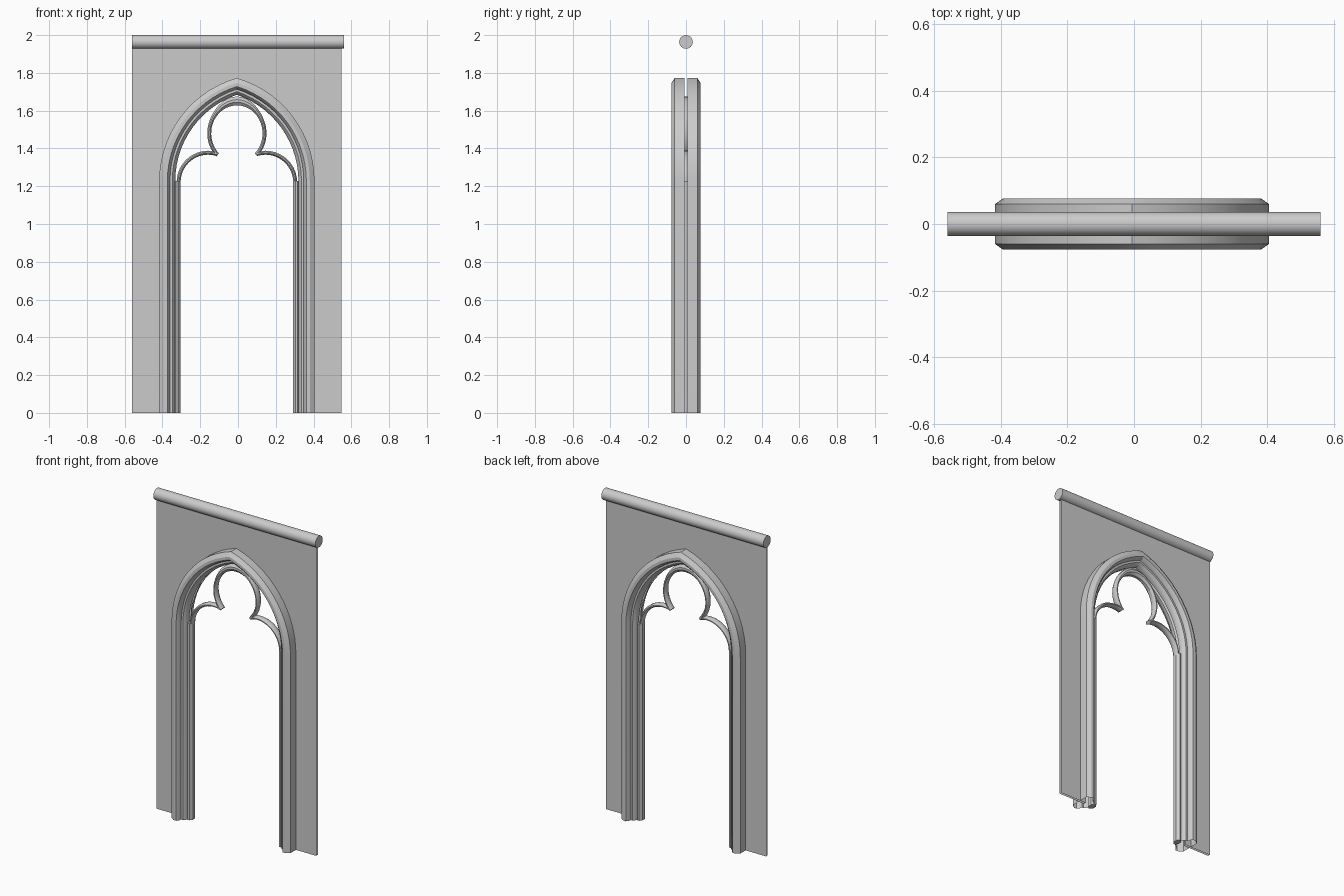
import bpy, bmesh
from math import sin, cos, acos, radians, pi

if "Cube" in bpy.data.objects:
    bpy.data.objects.remove(bpy.data.objects["Cube"])

CX = -0.006            # slight offset of the arch from the top rail
SPRING, C = 1.228, 0.156   # springing height, arc-centre offset
SEG = 14


def make(name, strips, closed=False, smooth=True):
    """Each strip is a list of rings; neighbouring rings are skinned with quads."""
    bm = bmesh.new()
    for rings in strips:
        vs = [[bm.verts.new(p) for p in r] for r in rings]
        n = len(vs[0])
        for a, b in zip(vs, vs[1:]):
            for i in range(n if closed else n - 1):
                j = (i + 1) % n
                bm.faces.new((a[i], a[j], b[j], b[i]))
        if closed:
            bm.faces.new(vs[0])
            bm.faces.new(vs[-1])
    bmesh.ops.remove_doubles(bm, verts=bm.verts, dist=1e-5)
    bmesh.ops.recalc_face_normals(bm, faces=bm.faces)
    me = bpy.data.meshes.new(name)
    bm.to_mesh(me)
    bm.free()
    ob = bpy.data.objects.new(name, me)
    bpy.context.collection.objects.link(ob)
    ob.location.x = CX
    if smooth:
        bpy.ops.object.select_all(action='DESELECT')
        bpy.context.view_layer.objects.active = ob
        ob.select_set(True)
        bpy.ops.object.shade_smooth_by_angle(angle=radians(30))
    return ob


def half_arch(d):
    """Pointed-arch path on the right side, half width d, ground to apex."""
    R = d + C
    end = acos(C / R)
    pts = [(d, 0), (d, SPRING)]
    for i in range(1, SEG + 1):
        t = end * i / SEG
        pts.append((R * cos(t) - C, SPRING + R * sin(t)))
    return pts


def arch(d):
    h = half_arch(d)
    return h + [(-x, z) for x, z in reversed(h[:-1])]


# Wall: two thin parallel sheets with the arch opening
strips = []
W, TOP, D = 0.554, 1.95, 0.37
h = half_arch(D)
for y in (-0.007, 0.007):
    for s in (1, -1):
        strips.append([[(s * D, y, z), (s * W, y, z)] for z in (0, SPRING, TOP)])
        strips.append([[(s * x, y, z), (s * x, y, TOP)] for x, z in h[1:]])
make("wall_panel", strips, smooth=False)

# Moulded arch frame, front and back halves
profile = [(0.411, 0.007), (0.411, 0.060), (0.386, 0.077), (0.368, 0.077),
           (0.358, 0.064), (0.354, 0.047), (0.342, 0.047), (0.331, 0.036),
           (0.326, 0.020), (0.326, 0.007)]
for name, s in (("front", -1), ("back", 1)):
    make("arch_frame_" + name,
         [[[(x, s * y, z) for x, z in arch(d)] for d, y in profile]])

# Section shared by tracery bars: (fraction across, depth)
section = [(0, -0.009), (0.35, -0.022), (0.65, -0.022), (1, -0.009),
           (1, 0.009), (0.65, 0.022), (0.35, 0.022), (0, 0.009)]

# Inner jamb shafts
for name, s in (("left", -1), ("right", 1)):
    jamb = [[(s * (0.298 + 0.036 * f), y * 1.3, z) for f, y in section]
            for z in (0, SPRING)]
    make("inner_jamb_" + name, [jamb], closed=True)

# Lower lobes of the trefoil tracery
for name, s in (("left", -1), ("right", 1)):
    rings = []
    for i in range(13):
        t = radians(108) * i / 12
        rings.append([(s * (0.152 + (0.146 + 0.021 * f) * cos(t)), y,
                       SPRING - 0.007 + (0.146 + 0.021 * f) * sin(t))
                      for f, y in section])
    make("lower_lobe_" + name, [rings], closed=True)

# Upper lobe, thickening where it meets the arch apex
rings = []
for i in range(33):
    t = radians(-46) + radians(272) * i / 32
    w = 0.021 + 0.026 * max(0, sin(t)) ** 4
    rings.append([((0.136 + w * f) * cos(t), y, 1.48 + (0.148 + w * f) * sin(t))
                  for f, y in section])
make("upper_lobe", [rings], closed=True)

# Round rail along the top
rail = [[(x, 0.036 * cos(2 * pi * k / 24), 1.964 + 0.036 * sin(2 * pi * k / 24))
         for k in range(24)] for x in (-0.56, 0.56)]
make("top_rail", [rail], closed=True).location.x = 0
